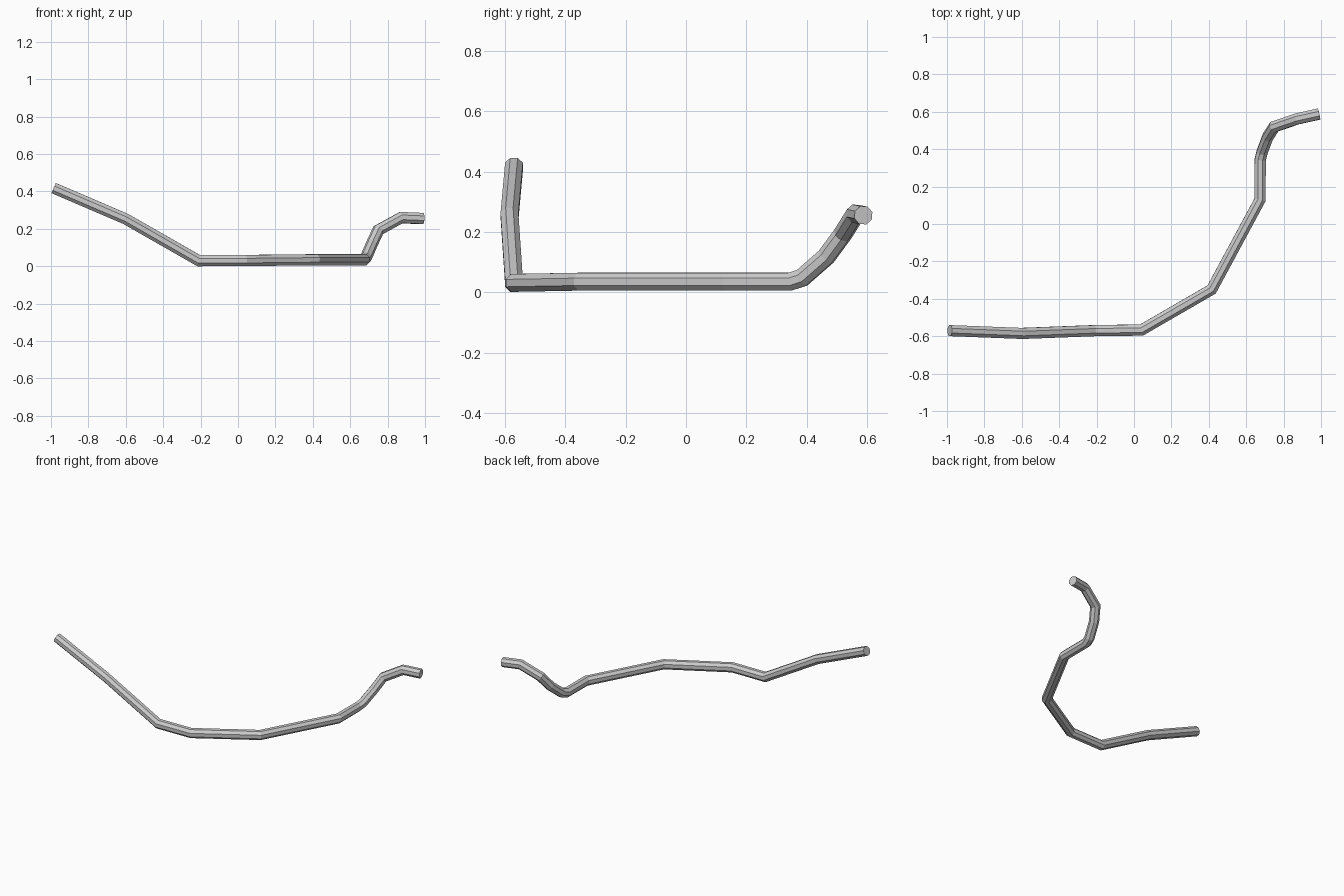
import bpy, bmesh, math
from mathutils import Vector

if "Cube" in bpy.data.objects:
    bpy.data.objects.remove(bpy.data.objects["Cube"])

RADIUS, SIDES = 0.032, 8

# Centre line of the bent rod, from left end to right end
path = [Vector(p) for p in (
    (-0.985, -0.57, 0.425), (-0.60, -0.585, 0.26), (-0.21, -0.57, 0.037),
    (0.04, -0.567, 0.038), (0.415, -0.35, 0.042), (0.674, 0.13, 0.042),
    (0.675, 0.345, 0.042), (0.685, 0.385, 0.055), (0.715, 0.465, 0.125),
    (0.75, 0.52, 0.20), (0.872, 0.562, 0.267), (0.99, 0.588, 0.262))]
dirs = [(b - a).normalized() for a, b in zip(path, path[1:])]

# First ring, square to the first segment
side = dirs[0].cross(Vector((0, 0, 1))).normalized()
up = side.cross(dirs[0])
ring = []
for i in range(SIDES):
    a = math.tau * (i + 0.5) / SIDES
    ring.append(path[0] + RADIUS * (math.cos(a) * side + math.sin(a) * up))

bm = bmesh.new()
rings = [[bm.verts.new(p) for p in ring]]

# Slide the ring along each segment to the mitre plane at the next bend
for i, d in enumerate(dirs):
    n = (d + dirs[min(i + 1, len(dirs) - 1)]).normalized()
    ring = [p + d * ((path[i + 1] - p).dot(n) / d.dot(n)) for p in ring]
    rings.append([bm.verts.new(p) for p in ring])

# Flat side faces and end caps
for a, b in zip(rings, rings[1:]):
    for i in range(SIDES):
        j = (i + 1) % SIDES
        bm.faces.new((a[i], a[j], b[j], b[i]))
bm.faces.new(rings[0])
bm.faces.new(rings[-1])
bmesh.ops.recalc_face_normals(bm, faces=bm.faces[:])

# Rest the rod on the ground
low = min(v.co.z for v in bm.verts)
bmesh.ops.translate(bm, verts=bm.verts[:], vec=(0, 0, -low))

mesh = bpy.data.meshes.new("bent_rod")
bm.to_mesh(mesh)
bm.free()
bpy.context.collection.objects.link(bpy.data.objects.new("bent_rod", mesh))
